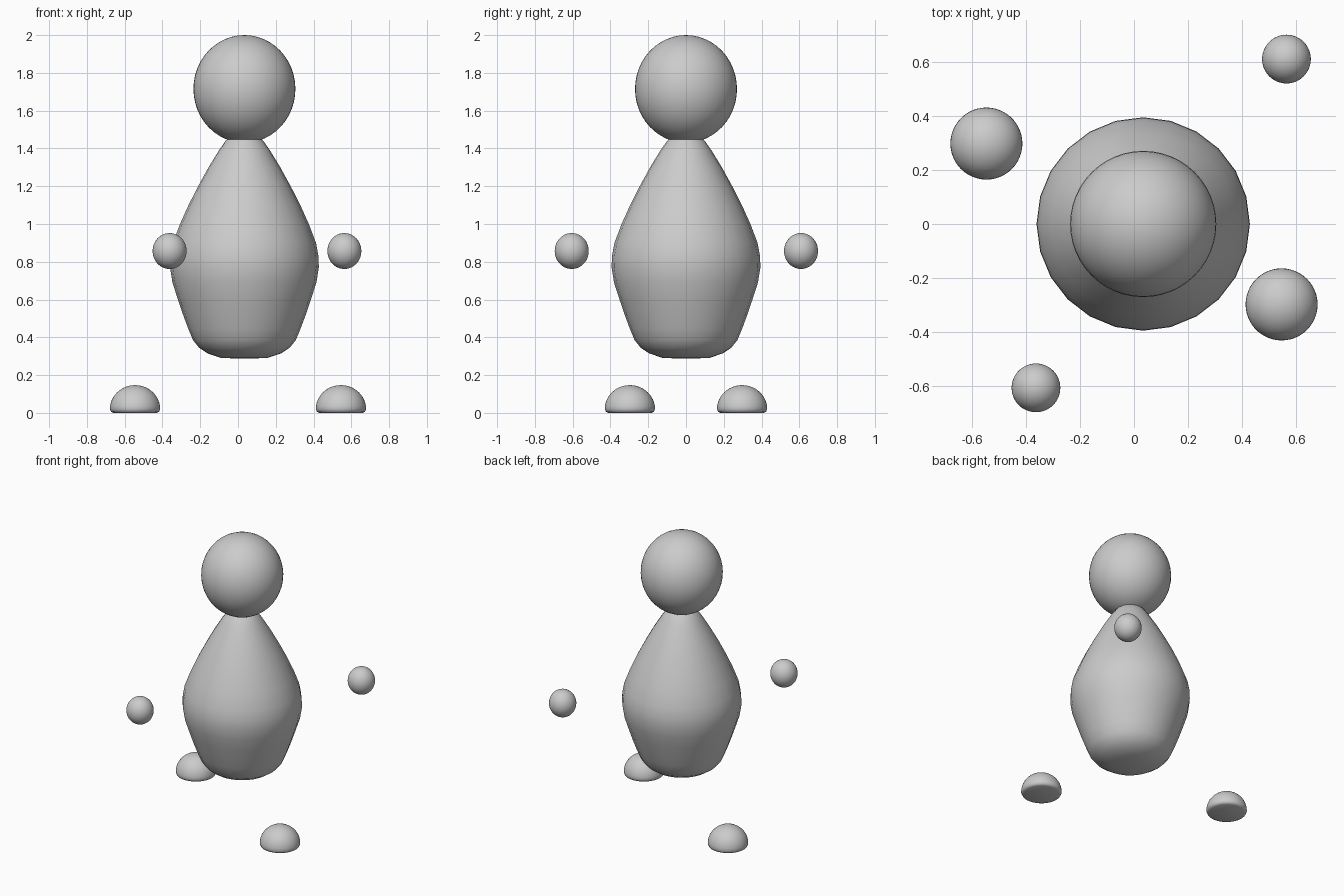
import bpy, math

if "Cube" in bpy.data.objects:
    bpy.data.objects.remove(bpy.data.objects["Cube"])


def lathe(name, profile, centre, sides):
    """Closed smooth solid of revolution from (radius, z) points, bottom to top."""
    verts, faces = [], []
    rings = profile[1:-1]
    for r, z in rings:
        for i in range(sides):
            a = 2 * math.pi * i / sides
            verts.append((r * math.cos(a), r * math.sin(a), z))
    bottom, top = len(verts), len(verts) + 1
    verts += [(0, 0, profile[0][1]), (0, 0, profile[-1][1])]
    last = (len(rings) - 1) * sides
    for i in range(sides):
        j = (i + 1) % sides
        faces.append((bottom, j, i))
        faces.append((top, last + i, last + j))
        for k in range(0, last, sides):
            faces.append((k + i, k + j, k + sides + j, k + sides + i))
    mesh = bpy.data.meshes.new(name)
    mesh.from_pydata(verts, [], faces)
    mesh.shade_smooth()
    ob = bpy.data.objects.new(name, mesh)
    ob.location = centre
    bpy.context.collection.objects.link(ob)
    return ob


def ball(name, centre, radius, height):
    """Slightly stretched smooth sphere."""
    bpy.ops.mesh.primitive_uv_sphere_add(segments=48, ring_count=24, radius=1, location=centre)
    ob = bpy.context.object
    ob.name = name
    ob.scale = (radius, radius, height)
    bpy.ops.object.shade_smooth()


# Pear-shaped body, tapering up into the head
body = [(0, 0.288), (0.12, 0.29), (0.195, 0.315), (0.24, 0.345), (0.272, 0.385),
        (0.297, 0.445), (0.325, 0.52), (0.352, 0.60), (0.381, 0.69), (0.394, 0.77),
        (0.392, 0.83), (0.379, 0.90), (0.341, 1.0), (0.296, 1.1), (0.245, 1.2),
        (0.19, 1.3), (0.135, 1.39), (0.10, 1.44), (0.06, 1.475), (0, 1.49)]
lathe("body", body, (0.034, 0, 0), 24)

# Head
ball("head", (0.034, 0, 1.715), 0.27, 0.285)

# Floating hands, one in front and one behind
ball("front_hand", (-0.362, -0.605, 0.857), 0.09, 0.095)
ball("back_hand", (0.563, 0.609, 0.857), 0.09, 0.095)

# Dome feet with flat undersides
foot = [(0, 0.0), (0.115, 0.0), (0.127, 0.006), (0.133, 0.02)]
foot += [(0.133 * math.cos(a), 0.02 + 0.127 * math.sin(a))
         for a in (math.pi / 2 * k / 12 for k in range(1, 12))]
foot.append((0, 0.147))
for name, s in (("left_foot", -1), ("right_foot", 1)):
    lathe(name, foot, (0.545 * s, -0.297 * s, 0), 48)
